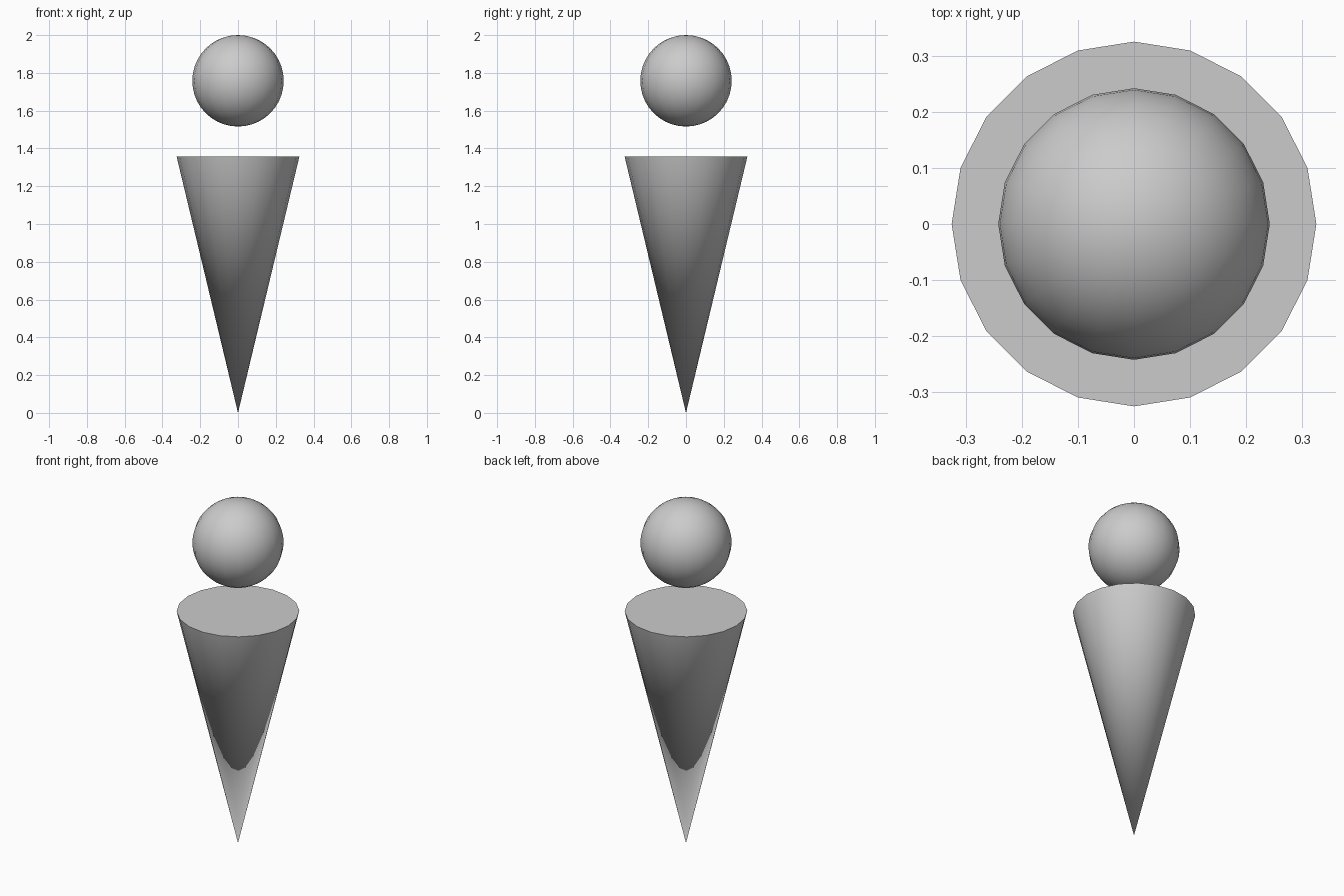
import bpy

if "Cube" in bpy.data.objects:
    bpy.data.objects.remove(bpy.data.objects["Cube"])

SIDES = 20


def finish(name):
    ob = bpy.context.object
    ob.name = name
    bpy.ops.object.shade_smooth_by_angle()
    return ob


# Inverted cone standing on its tip, closed flat on top
CONE_H = 1.357
bpy.ops.mesh.primitive_cone_add(vertices=SIDES, radius1=0.0, radius2=0.325,
                                depth=CONE_H, location=(0, 0, CONE_H / 2))
finish("body_cone")

# Ball floating above the cone
BALL_R = 0.242
bpy.ops.mesh.primitive_uv_sphere_add(segments=SIDES, ring_count=20, radius=BALL_R,
                                     location=(0, 0, 2 - BALL_R))
finish("head_ball")
